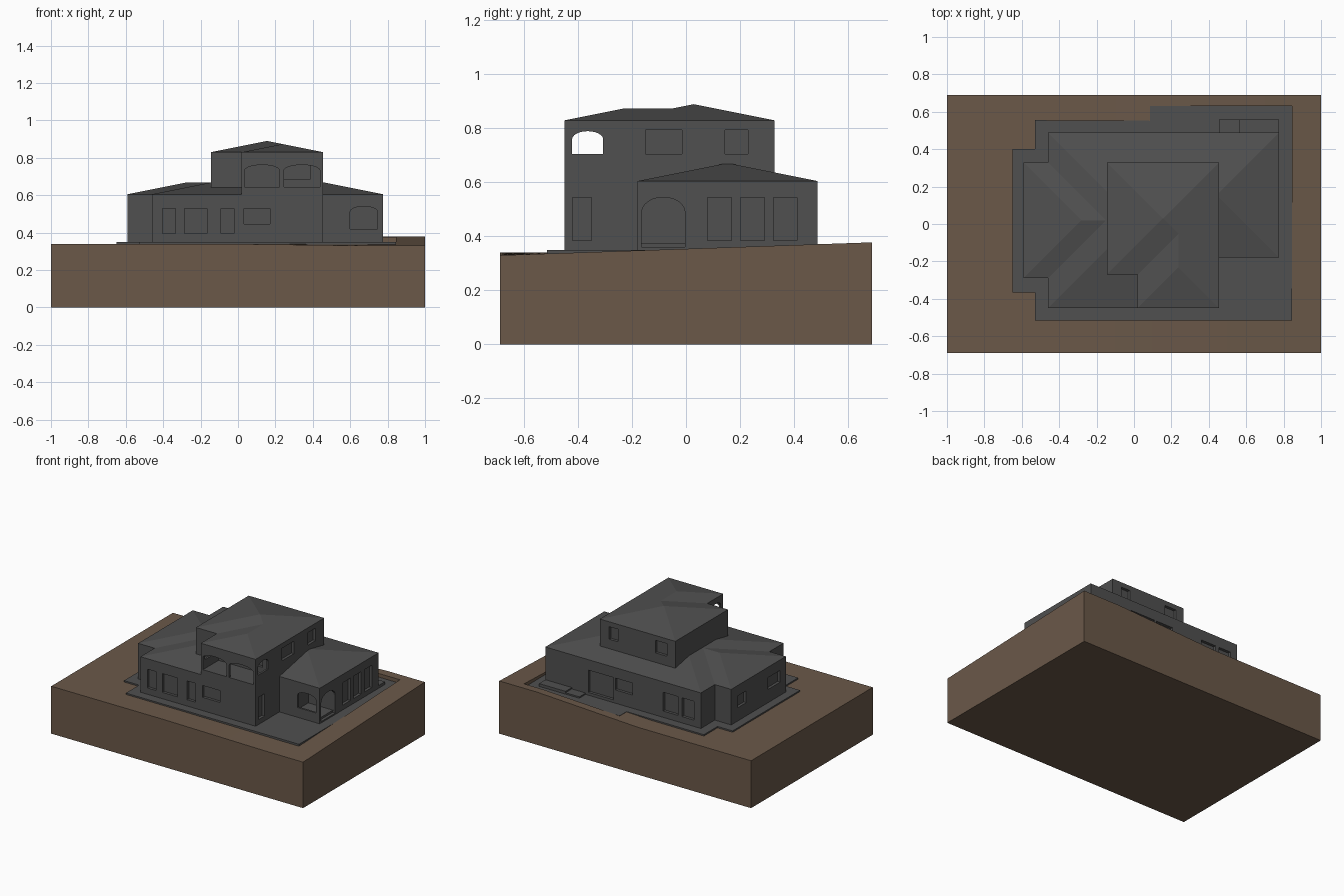
import bpy, bmesh, math

if "Cube" in bpy.data.objects:
    bpy.data.objects.remove(bpy.data.objects["Cube"])


def material(name, rgb):
    m = bpy.data.materials.new(name)
    m.diffuse_color = (*rgb, 1)
    m.use_nodes = True
    m.node_tree.nodes["Principled BSDF"].inputs["Base Color"].default_value = m.diffuse_color
    return m


GREY = material("house grey", (0.08, 0.08, 0.08))
EARTH = material("earth brown", (0.145, 0.098, 0.066))


def finish(bm, name, mat):
    bmesh.ops.recalc_face_normals(bm, faces=bm.faces)
    me = bpy.data.meshes.new(name)
    bm.to_mesh(me)
    bm.free()
    me.materials.append(mat)
    ob = bpy.data.objects.new(name, me)
    bpy.context.collection.objects.link(ob)
    return ob


def extrude(name, points, vec, mat=GREY):
    bm = bmesh.new()
    f = bm.faces.new([bm.verts.new(p) for p in points])
    g = bmesh.ops.extrude_face_region(bm, geom=[f])["geom"]
    bmesh.ops.translate(bm, vec=vec, verts=[v for v in g if isinstance(v, bmesh.types.BMVert)])
    return finish(bm, name, mat)


def prism(name, outline, z0, z1, mat=GREY):
    return extrude(name, [(x, y, z0) for x, y in outline], (0, 0, z1 - z0), mat)


def box(name, x0, x1, y0, y1, z0, z1, mat=GREY):
    return prism(name, [(x0, y0), (x1, y0), (x1, y1), (x0, y1)], z0, z1, mat)


def subtract(target, cutter):
    mod = target.modifiers.new("cut", "BOOLEAN")
    mod.operation = "DIFFERENCE"
    mod.solver = "EXACT"
    mod.object = cutter
    bpy.context.view_layer.objects.active = target
    bpy.ops.object.modifier_apply(modifier=mod.name)
    bpy.data.objects.remove(cutter)


def opening(target, axis, wall, u0, u1, z0, z1, rise=0, depth=0.02):
    """Rectangular or arched recess in a wall facing along the given axis."""
    prof = [(u0, z0), (u1, z0)]
    if rise:
        c, r = (u0 + u1) / 2, (u1 - u0) / 2
        for i in range(13):
            a = math.pi * i / 12
            prof.append((c + r * math.cos(a), z1 - rise + rise * math.sin(a)))
    else:
        prof += [(u1, z1), (u0, z1)]
    sign = 1 if axis[0] == "+" else -1
    a, d = wall + sign * 0.01, -sign * (depth + 0.01)
    if axis[1] == "x":
        cut = extrude("cutter", [(a, u, z) for u, z in prof], (d, 0, 0))
    else:
        cut = extrude("cutter", [(u, a, z) for u, z in prof], (0, d, 0))
    subtract(target, cut)


def hip_roof(name, x0, x1, y0, y1, z, slope=0.2):
    h = min(x1 - x0, y1 - y0) / 2
    pts = [(x, y, z) for x in (x0, x1) for y in (y0, y1)]
    pts += list({(round(x, 4), round(y, 4), z + h * slope)
                 for x in (x0 + h, x1 - h) for y in (y0 + h, y1 - h)})
    bm = bmesh.new()
    for p in pts:
        bm.verts.new(p)
    bmesh.ops.convex_hull(bm, input=bm.verts)
    return finish(bm, name, GREY)


# Sloping ground block, with a level bed cut for the paving
def ground_height(x, y):
    s = max(0, min(1, (x + 0.1) / 0.8))
    return 0.34 + s * (-0.01 + 0.048 * (y + 0.69) / 1.38)


bm = bmesh.new()
bmesh.ops.create_grid(bm, x_segments=20, y_segments=8, size=1)
for v in bm.verts:
    v.co.y *= 0.69
    v.co.z = ground_height(v.co.x, v.co.y)
top = bmesh.ops.extrude_face_region(bm, geom=bm.faces[:], use_keep_orig=True)["geom"]
for v in top:
    if isinstance(v, bmesh.types.BMVert):
        v.co.z = 0
ground = finish(bm, "ground", EARTH)

PAVING = [(-0.53, -0.515), (0.845, -0.515), (0.845, 0.63), (0.085, 0.63), (0.085, 0.552),
          (-0.53, 0.555), (-0.53, 0.4), (-0.65, 0.4), (-0.65, -0.365), (-0.53, -0.365)]
subtract(ground, prism("cutter", PAVING, 0.34, 0.6))
prism("paving", PAVING, 0.31, 0.35)
box("back_step_low", 0.455, 0.565, 0.485, 0.56, 0.34, 0.36)
box("back_step_high", 0.565, 0.775, 0.485, 0.56, 0.34, 0.37)

# Ground floor walls
lower = prism("ground_floor", [
    (-0.46, -0.45), (0.455, -0.45), (0.455, -0.18), (0.775, -0.18), (0.775, 0.488),
    (-0.46, 0.488), (-0.46, 0.33), (-0.59, 0.33), (-0.59, -0.29), (-0.46, -0.29)], 0.34, 0.605)

# Corner porch, hollow with two arches
subtract(lower, box("cutter", 0.56, 0.76, -0.166, -0.002, 0.375, 0.59))
opening(lower, "-y", -0.18, 0.6, 0.745, 0.42, 0.54, 0.028)
opening(lower, "+x", 0.775, -0.164, -0.004, 0.36, 0.545, 0.055)

# Ground floor windows and doors: axis, wall position, span, heights
for axis, wall, u0, u1, z0, z1 in [
        ("-y", -0.45, -0.405, -0.335, 0.395, 0.53), ("-y", -0.45, -0.285, -0.165, 0.395, 0.53),
        ("-y", -0.45, -0.09, -0.022, 0.395, 0.53), ("-y", -0.45, 0.033, 0.172, 0.445, 0.53),
        ("+x", 0.455, -0.42, -0.35, 0.385, 0.545),
        ("+x", 0.775, 0.08, 0.168, 0.385, 0.545), ("+x", 0.775, 0.202, 0.29, 0.385, 0.545),
        ("+x", 0.775, 0.325, 0.412, 0.385, 0.545),
        ("+y", 0.488, 0.235, 0.433, 0.37, 0.53), ("+y", 0.488, 0.085, 0.22, 0.445, 0.53),
        ("+y", 0.488, -0.28, -0.16, 0.395, 0.53), ("+y", 0.488, -0.405, -0.31, 0.395, 0.53),
        ("-x", -0.59, 0.16, 0.26, 0.445, 0.53), ("-x", -0.59, -0.225, -0.09, 0.445, 0.53)]:
    opening(lower, axis, wall, u0, u1, z0, z1)

# Upper floor
upper = box("upper_floor", -0.145, 0.455, -0.27, 0.328, 0.59, 0.83)
for axis, wall, u0, u1, z0, z1 in [
        ("+x", 0.455, -0.15, -0.015, 0.705, 0.795), ("+x", 0.455, 0.145, 0.23, 0.705, 0.795),
        ("+y", 0.328, 0.31, 0.38, 0.705, 0.795), ("+y", 0.328, -0.08, 0.013, 0.705, 0.795),
        ("-y", -0.27, 0.225, 0.385, 0.685, 0.795)]:
    opening(upper, axis, wall, u0, u1, z0, z1)

# Covered balcony, open on three sides
balcony = box("balcony", 0.02, 0.455, -0.45, -0.27, 0.59, 0.83)
subtract(balcony, box("cutter", 0.034, 0.441, -0.436, -0.26, 0.642, 0.815))
for u0, u1 in ((0.036, 0.222), (0.245, 0.438)):
    opening(balcony, "-y", -0.45, u0, u1, 0.644, 0.762, 0.03)
opening(balcony, "+x", 0.455, -0.422, -0.307, 0.705, 0.79, 0.03)
opening(balcony, "-x", 0.02, -0.422, -0.307, 0.705, 0.79, 0.03)

# Hipped roofs, all with the same pitch
hip_roof("roof_left_wing", -0.59, 0.4, -0.29, 0.33, 0.605)
hip_roof("roof_centre", -0.46, 0.455, -0.45, 0.488, 0.605)
hip_roof("roof_right_wing", 0.0, 0.775, -0.18, 0.488, 0.605)
hip_roof("roof_upper", -0.145, 0.455, -0.27, 0.328, 0.83)
hip_roof("roof_balcony", 0.02, 0.455, -0.45, 0.328, 0.83)
